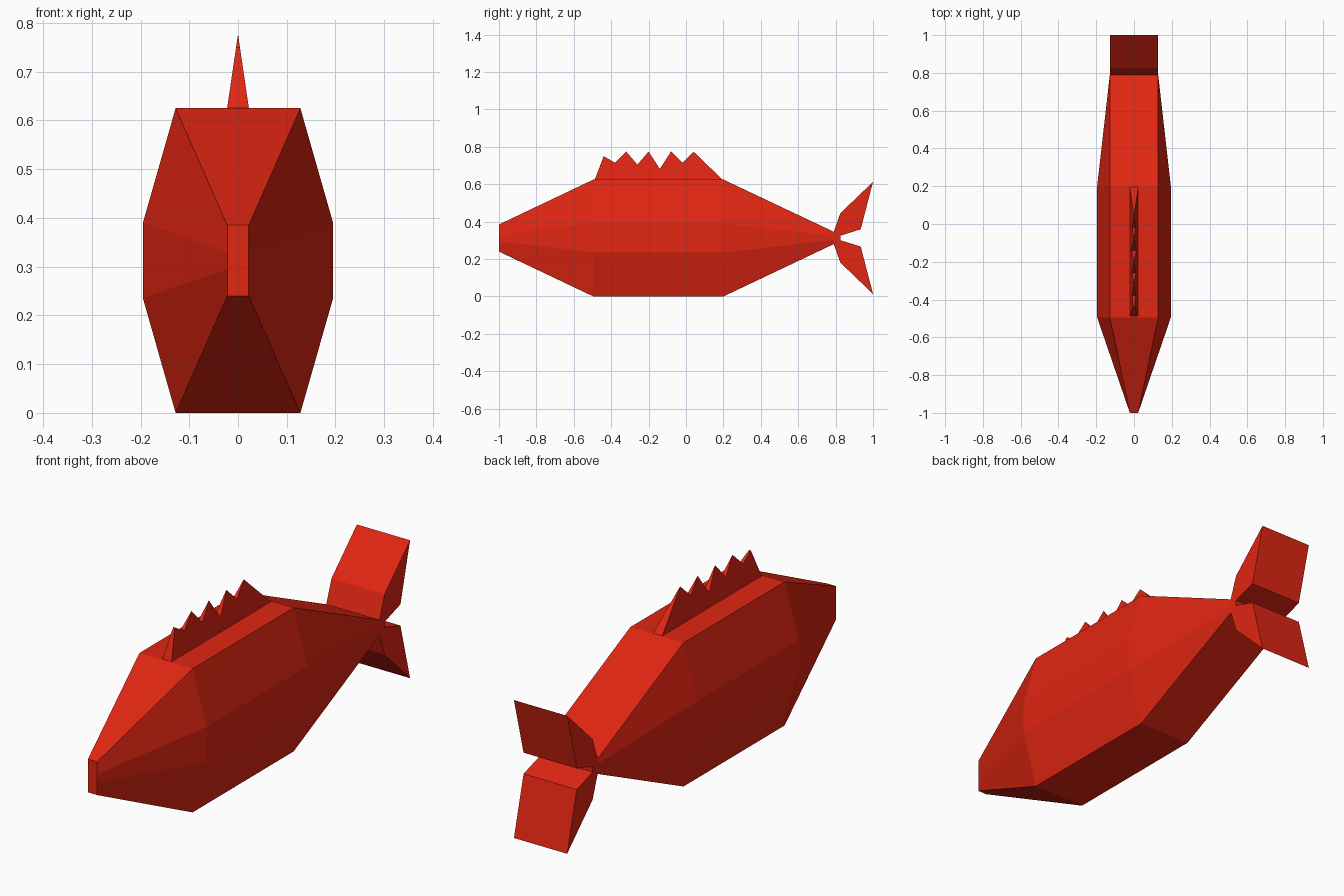
import bpy, bmesh

if "Cube" in bpy.data.objects:
    bpy.data.objects.remove(bpy.data.objects["Cube"])

red = bpy.data.materials.new("fish red")
red.diffuse_color = (0.75, 0.019, 0.006, 1)
red.use_nodes = True
red.node_tree.nodes["Principled BSDF"].inputs["Base Color"].default_value = red.diffuse_color


def loft(name, loops):
    """Skin a list of equal-length closed loops and cap both ends."""
    bm = bmesh.new()
    rings = [[bm.verts.new(p) for p in loop] for loop in loops]
    n = len(rings[0])
    for a, b in zip(rings, rings[1:]):
        for i in range(n):
            j = (i + 1) % n
            bm.faces.new((a[i], a[j], b[j], b[i]))
    bm.faces.new(rings[0])
    bm.faces.new(rings[-1])
    bmesh.ops.remove_doubles(bm, verts=bm.verts, dist=1e-5)
    bmesh.ops.recalc_face_normals(bm, faces=bm.faces)
    me = bpy.data.meshes.new(name)
    bm.to_mesh(me)
    bm.free()
    me.materials.append(red)
    ob = bpy.data.objects.new(name, me)
    bpy.context.collection.objects.link(ob)
    return ob


def section(y, half, z):
    """Mirrored eight-point cross-section: half widths and heights, top down."""
    right = [(x, y, h) for x, h in zip(half, z)]
    return right + [(-x, y, h) for x, _, h in reversed(right)]


# Body: nose, two equal full sections, narrow tail root
full_w, full_z = (0.128, 0.195, 0.195, 0.128), (0.625, 0.39, 0.235, 0)
loft("body", [
    section(-1.0, (0.022,) * 4, (0.385, 0.33, 0.295, 0.24)),
    section(-0.495, full_w, full_z),
    section(0.2, full_w, full_z),
    section(0.79, (0.128,) * 4, (0.346, 0.324, 0.302, 0.28)),
])

# Tail: forked profile extruded across the width, mirrored about mid height
mid = 0.313
upper = [(0.79, 0.033), (0.825, 0.132), (1.0, 0.3), (0.934, 0.046), (0.825, 0.012)]
profile = [(y, mid + h) for y, h in upper] + [(y, mid - h) for y, h in reversed(upper)]
loft("tail_fin", [[(x, y, z) for y, z in profile] for x in (-0.128, 0.128)])

# Back fin: toothed profile whose thickness tapers to a sharp edge at the top
teeth = [(-0.49, 0.62), (-0.44, 0.75), (-0.38, 0.715), (-0.32, 0.775), (-0.26, 0.705),
         (-0.2, 0.775), (-0.14, 0.682), (-0.08, 0.775), (-0.02, 0.715), (0.04, 0.775),
         (0.2, 0.62)]
loft("back_fin", [[(s * (0.022 * (0.775 - z) / 0.15 + 0.0003), y, z) for y, z in teeth]
                  for s in (-1, 1)])
